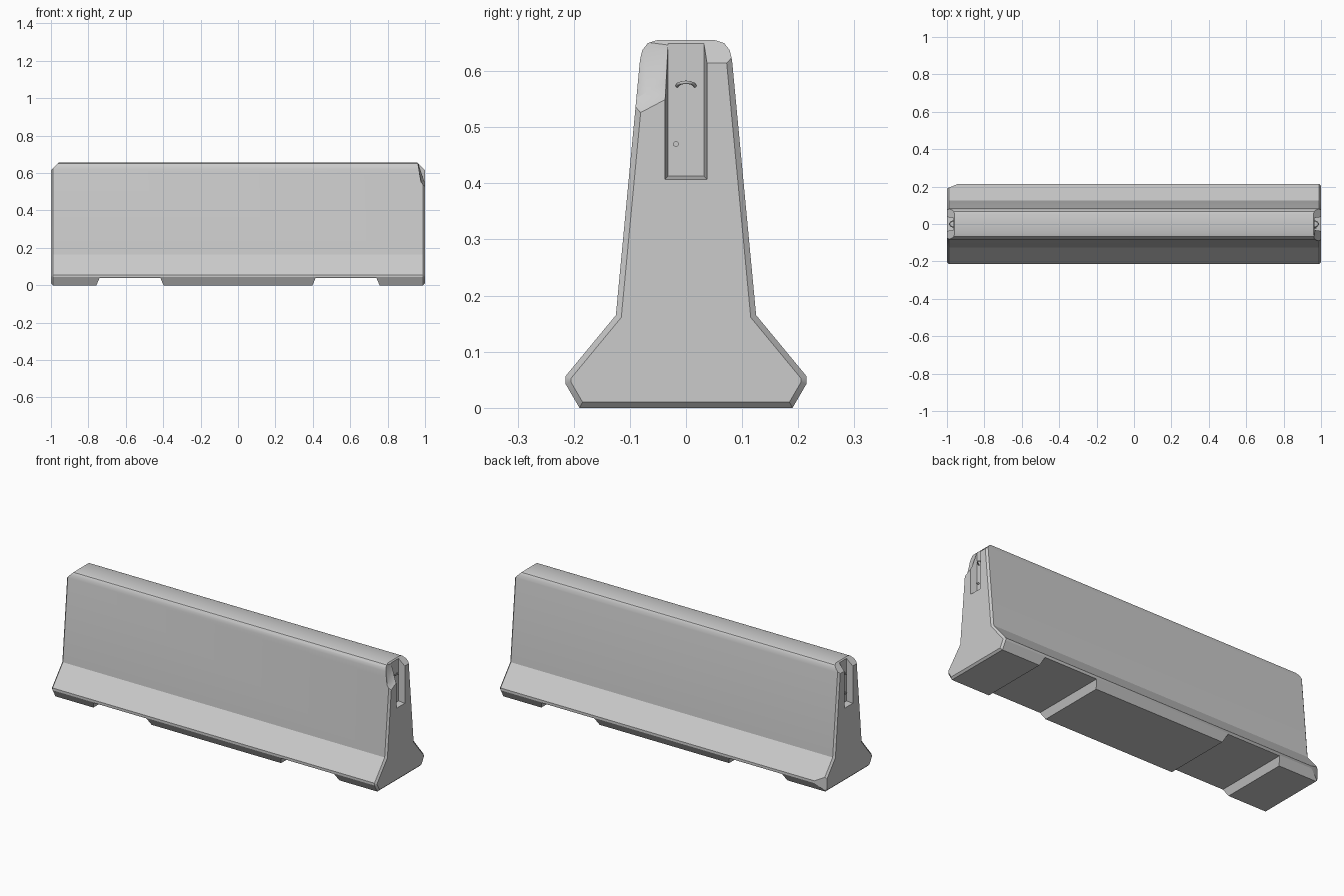
import bpy, bmesh, math
from mathutils import Vector

cube = bpy.data.objects.get("Cube")
if cube:
    bpy.data.objects.remove(cube, do_unlink=True)

concrete = bpy.data.materials.new("concrete_grey")
concrete.use_nodes = True
GREY = (0.6, 0.6, 0.6, 1)
concrete.diffuse_color = GREY
concrete.node_tree.nodes["Principled BSDF"].inputs["Base Color"].default_value = GREY


def to_object(bm, name):
    bmesh.ops.recalc_face_normals(bm, faces=bm.faces)
    mesh = bpy.data.meshes.new(name)
    bm.to_mesh(mesh)
    bm.free()
    mesh.materials.append(concrete)
    ob = bpy.data.objects.new(name, mesh)
    bpy.context.collection.objects.link(ob)
    return ob


def slice_off(bm, point, normal):
    """Remove everything on the normal's side of a plane and cap the cut."""
    cut = bmesh.ops.bisect_plane(bm, geom=bm.verts[:] + bm.edges[:] + bm.faces[:], dist=1e-5,
                                 plane_co=Vector(point), plane_no=Vector(normal), clear_outer=True)
    edges = [e for e in cut["geom_cut"] if isinstance(e, bmesh.types.BMEdge)]
    bmesh.ops.holes_fill(bm, edges=edges)


def hull(points, name):
    bm = bmesh.new()
    for p in points:
        bm.verts.new(p)
    res = bmesh.ops.convex_hull(bm, input=bm.verts[:])
    junk = [v for v in res["geom_interior"] if isinstance(v, bmesh.types.BMVert)]
    bmesh.ops.delete(bm, geom=junk, context="VERTS")
    ob = to_object(bm, name)
    ob.hide_render = True
    return ob


def carve(target, cutter):
    mod = target.modifiers.new("carve", "BOOLEAN")
    mod.operation = "DIFFERENCE"
    mod.solver = "EXACT"
    mod.object = cutter
    bpy.context.view_layer.objects.active = target
    bpy.ops.object.modifier_apply(modifier=mod.name)
    bpy.data.objects.remove(cutter, do_unlink=True)


# Barrier body: half profile mirrored, then extruded along x
half = [(0.19, 0), (0.215, 0.043), (0.215, 0.056), (0.125, 0.165), (0.082, 0.62),
        (0.078, 0.637), (0.068, 0.65), (0.052, 0.655)]
profile = half + [(-y, z) for y, z in reversed(half)]
bm = bmesh.new()
end = bm.faces.new([bm.verts.new((-1, y, z)) for y, z in profile])
ext = bmesh.ops.extrude_face_region(bm, geom=[end], use_keep_orig=True)
bmesh.ops.translate(bm, verts=[v for v in ext["geom"] if isinstance(v, bmesh.types.BMVert)],
                    vec=(2, 0, 0))
bmesh.ops.recalc_face_normals(bm, faces=bm.faces)

# Chamfered rim around both ends
rim = [e for e in bm.edges if abs(e.verts[0].co.x - e.verts[1].co.x) < 1e-4]
bmesh.ops.bevel(bm, geom=rim, offset=0.01, segments=1, affect="EDGES", clamp_overlap=True)

# Sloped top corners and the worn foot corner
for s in (-1, 1):
    slice_off(bm, (s, 0, 0.614), (s, 0, 1))
slice_off(bm, (-0.94, 0.215, 0.05), (-0.025, 0.06, 0))
barrier = to_object(bm, "barrier_body")

# Drainage notches under the foot, wider at the bottom
for s in (-1, 1):
    pts = [(s * x, y, z) for y in (-0.4, 0.4)
           for x, z in ((0.39, -0.02), (0.415, 0.04), (0.74, 0.04), (0.765, -0.02))]
    carve(barrier, hull(pts, "notch_cutter"))

# Tapered connector slots in the ends, open at the top
for s in (-1, 1):
    pts = [(s * x, side * w, z) for x, w, low in ((0.965, 0.032, 0.413), (1.01, 0.039, 0.405))
           for side in (-1, 1) for z in (low, 0.75)]
    carve(barrier, hull(pts, "slot_cutter"))

# Broken upper corner
chip = [(1.0, -0.03, 0.553), (1.0, -0.083, 0.525), (0.975, -0.07, 0.562), (0.962, -0.075, 0.648),
        (0.968, -0.03, 0.643), (1.05, -0.03, 0.553), (1.05, -0.15, 0.51), (1.05, -0.03, 0.72),
        (0.96, -0.15, 0.7), (0.99, -0.15, 0.52), (0.962, -0.05, 0.7)]
carve(barrier, hull(chip, "chip_cutter"))

bpy.ops.object.select_all(action="DESELECT")
barrier.select_set(True)
bpy.context.view_layer.objects.active = barrier
bpy.ops.object.shade_smooth_by_angle(angle=math.radians(30))


# Steel loops and a broken stub inside the slots
def loop(name, s, z):
    curve = bpy.data.curves.new(name, "CURVE")
    curve.dimensions = "3D"
    curve.bevel_depth = 0.003
    curve.bevel_resolution = 2
    curve.use_fill_caps = True
    spline = curve.splines.new("POLY")
    spline.points.add(10)
    for i, p in enumerate(spline.points):
        a = math.pi * i / 10
        out = math.sin(a)
        p.co = (s * (0.962 + 0.024 * out), -s * 0.016 * math.cos(a), z + 0.007 * out, 1)
    curve.materials.append(concrete)
    ob = bpy.data.objects.new(name, curve)
    bpy.context.collection.objects.link(ob)


loop("right_upper_loop", 1, 0.573)
loop("left_upper_loop", -1, 0.573)
loop("left_lower_loop", -1, 0.465)
bpy.ops.mesh.primitive_cylinder_add(vertices=10, radius=0.005, depth=0.016,
                                    location=(0.967, -0.018, 0.47), rotation=(0, math.pi / 2, 0))
stub = bpy.context.object
stub.name = "broken_loop_stub"
stub.data.materials.append(concrete)
bpy.ops.object.shade_smooth_by_angle(angle=math.radians(40))
